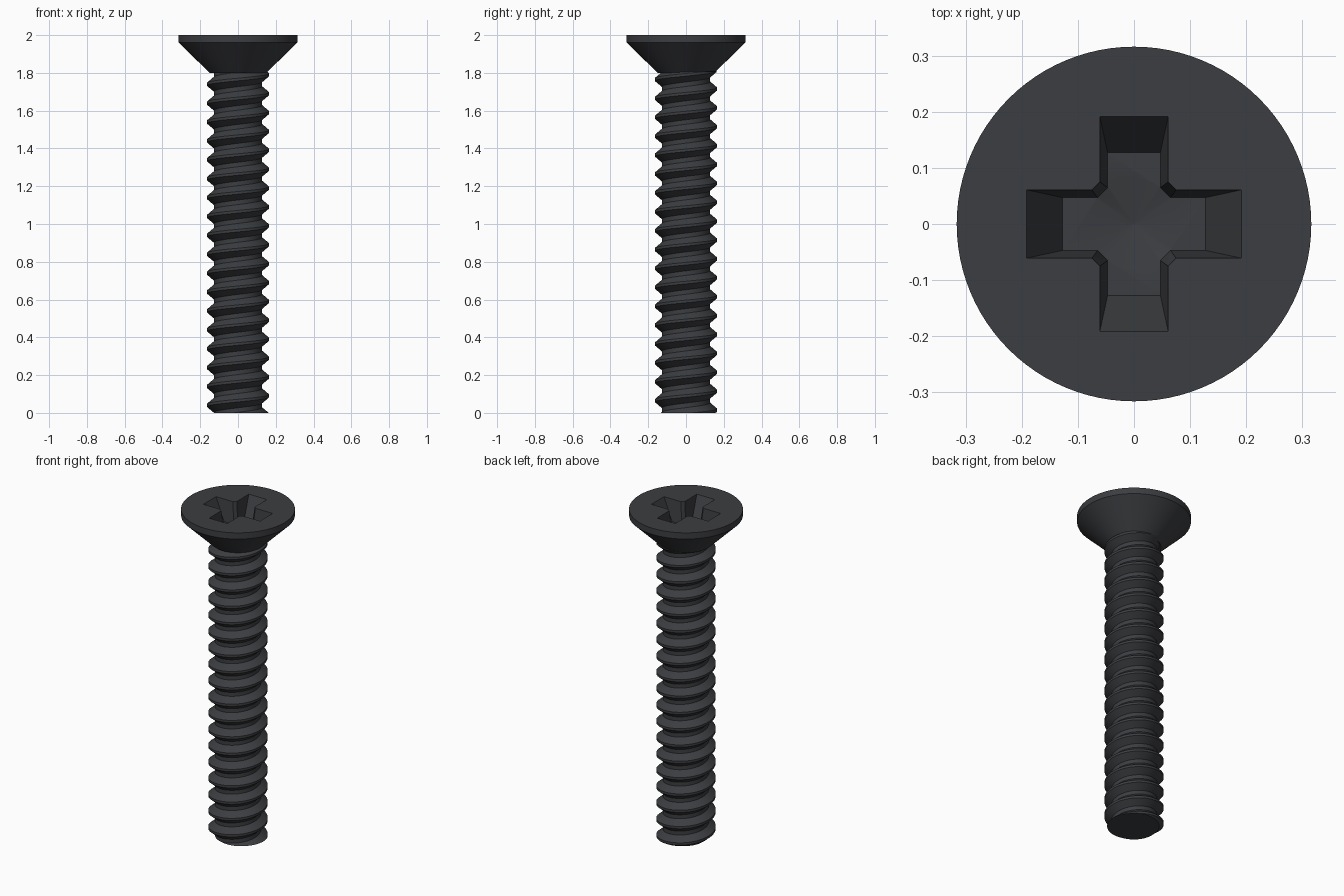
import bpy, bmesh, math

if "Cube" in bpy.data.objects:
    bpy.data.objects.remove(bpy.data.objects["Cube"])

SEG = 96
mat = bpy.data.materials.new("black_steel")
mat.diffuse_color = (0.045, 0.047, 0.052, 1)
mat.use_nodes = True
mat.node_tree.nodes["Principled BSDF"].inputs["Base Color"].default_value = mat.diffuse_color


def make(name, bm):
    bmesh.ops.recalc_face_normals(bm, faces=bm.faces)
    mesh = bpy.data.meshes.new(name)
    bm.to_mesh(mesh)
    bm.free()
    ob = bpy.data.objects.new(name, mesh)
    bpy.context.collection.objects.link(ob)
    mesh.materials.append(mat)
    return ob


def stack(name, rings):
    """Closed solid from rings of 3D points with equal counts."""
    bm = bmesh.new()
    loops = [[bm.verts.new(p) for p in ring] for ring in rings]
    n = len(loops[0])
    for a, b in zip(loops, loops[1:]):
        for i in range(n):
            j = (i + 1) % n
            bm.faces.new((a[i], a[j], b[j], b[i]))
    bm.faces.new(loops[0])
    bm.faces.new(loops[-1])
    return make(name, bm)


def circle(r, z):
    return [(r * math.cos(2 * math.pi * i / SEG), r * math.sin(2 * math.pi * i / SEG), z)
            for i in range(SEG)]


def cross(length, half, corner, z):
    """Cross outline with chamfered inner corners."""
    pts = []
    for c, s in ((1, 0), (0, 1), (-1, 0), (0, -1)):
        for x, y in ((corner, -half), (length, -half), (length, half), (corner, half)):
            pts.append((c * x - s * y, s * x + c * y, z))
    return pts


def smooth(ob):
    bpy.ops.object.select_all(action='DESELECT')
    ob.select_set(True)
    bpy.context.view_layer.objects.active = ob
    bpy.ops.object.shade_smooth_by_angle(angle=math.radians(25))


# Countersunk head
head = stack("head", [circle(0.15, 1.80), circle(0.316, 1.962), circle(0.316, 2.0)])

# Cross recess with a shallow conical floor
FLOOR = 1.87
k = 0.01 / (2.0 - FLOOR)
cross_cutter = stack("cross_cutter", [
    cross(0.127, 0.047, 0.065, FLOOR),
    cross(0.192 + 0.065 * k, 0.061 + 0.014 * k, 0.075 + 0.01 * k, 2.01)])
point_cutter = stack("point_cutter", [
    circle(0.0005, FLOOR - 0.025), circle(0.08, FLOOR), circle(0.08, FLOOR + 0.001)])
for cutter in (cross_cutter, point_cutter):
    cutter.hide_render = True
    mod = head.modifiers.new("recess", 'BOOLEAN')
    mod.operation = 'DIFFERENCE'
    mod.solver = 'EXACT'
    mod.object = cutter
    bpy.context.view_layer.objects.active = head
    bpy.ops.object.modifier_apply(modifier=mod.name)
    bpy.data.objects.remove(cutter)
smooth(head)

# Threaded shank: a profile swept along a helix, trimmed flat at both ends
PITCH, ROOT, CREST = 0.1, 0.128, 0.165
profile = [(-0.038, ROOT), (-0.007, CREST), (0.007, CREST), (0.038, ROOT)]
steps = SEG * 22
bm = bmesh.new()
grid = []
for s in range(steps):
    a = 2 * math.pi * s / SEG
    z = -0.21 + PITCH * s / SEG
    grid.append([bm.verts.new((r * math.cos(a), r * math.sin(a), z + dz)) for dz, r in profile])
for s in range(steps - 1):
    for p in range(3):
        bm.faces.new((grid[s][p], grid[s + 1][p], grid[s + 1][p + 1], grid[s][p + 1]))
    if s + 1 + SEG < steps:
        bm.faces.new((grid[s][3], grid[s + 1][3], grid[s + 1 + SEG][0], grid[s + SEG][0]))
for z, n in ((0.0, -1), (1.808, 1)):
    bmesh.ops.bisect_plane(bm, geom=bm.verts[:] + bm.edges[:] + bm.faces[:], dist=1e-6,
                           plane_co=(0, 0, z), plane_no=(0, 0, n), clear_outer=True)
    rim = [e for e in bm.edges if e.is_boundary and all(abs(v.co.z - z) < 1e-4 for v in e.verts)]
    bmesh.ops.edgeloop_fill(bm, edges=rim)
shank = make("threaded_shank", bm)
smooth(shank)
